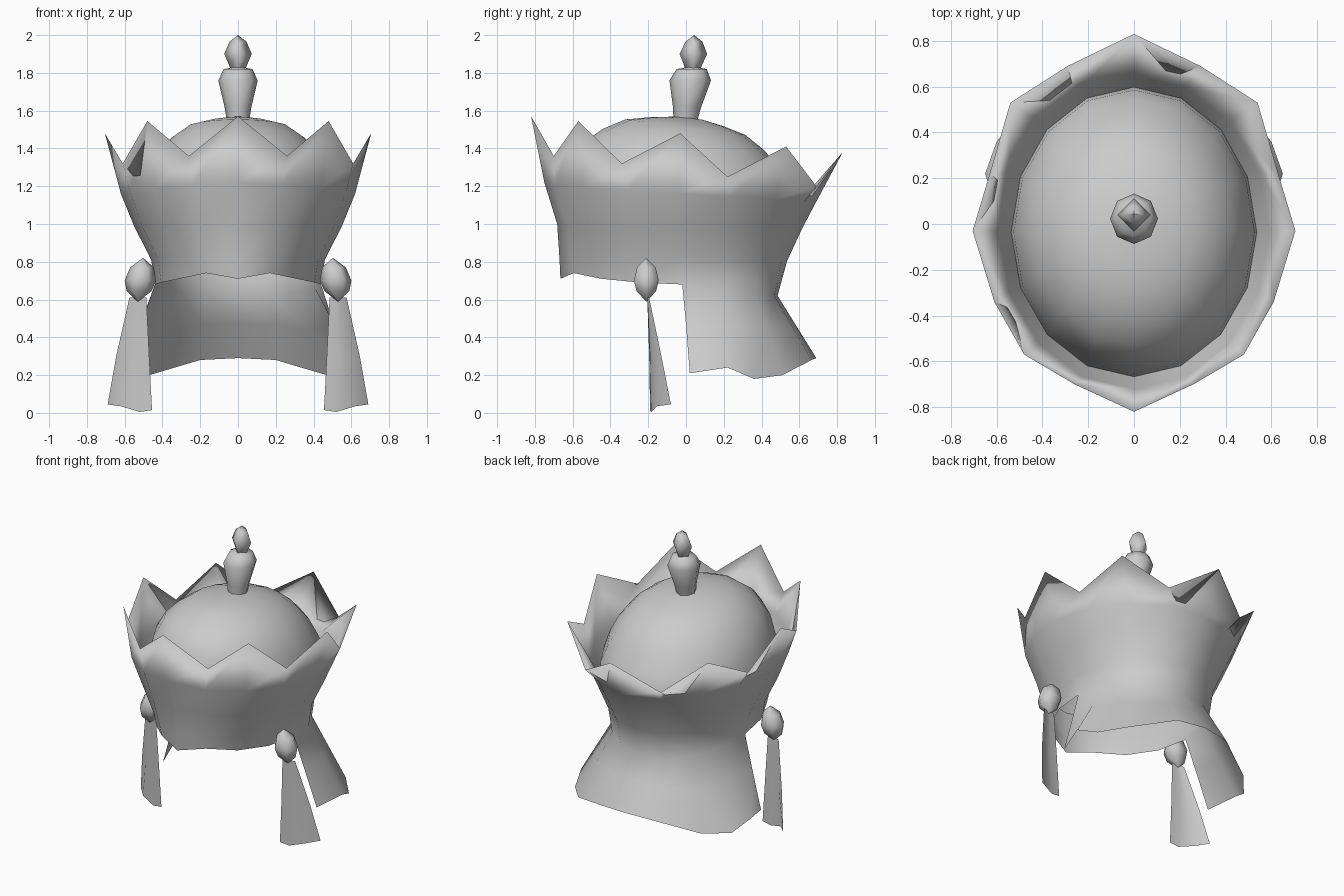
import bpy, bmesh, math

if "Cube" in bpy.data.objects:
    bpy.data.objects.remove(bpy.data.objects["Cube"])

grey = bpy.data.materials.new("plain grey")
grey.diffuse_color = (0.6, 0.6, 0.6, 1)
grey.use_nodes = True
grey.node_tree.nodes["Principled BSDF"].inputs["Base Color"].default_value = grey.diffuse_color


def make(name, verts, faces, normals=False):
    me = bpy.data.meshes.new(name)
    me.from_pydata(verts, [], faces)
    bm = bmesh.new()
    bm.from_mesh(me)
    bmesh.ops.remove_doubles(bm, verts=bm.verts, dist=1e-5)
    if normals:
        bmesh.ops.recalc_face_normals(bm, faces=bm.faces)
    bm.to_mesh(me)
    bm.free()
    for p in me.polygons:
        p.use_smooth = True
    me.materials.append(grey)
    ob = bpy.data.objects.new(name, me)
    bpy.context.collection.objects.link(ob)
    return ob


def sheet(rows, closed=False):
    """Quads between rows of points, lowest row first."""
    n = len(rows[0])
    verts = [p for r in rows for p in r]
    faces = []
    for r in range(len(rows) - 1):
        for c in range(n if closed else n - 1):
            d = (c + 1) % n
            faces.append((r * n + c, r * n + d, (r + 1) * n + d, (r + 1) * n + c))
    return verts, faces


def mirrored(half):
    """Front-to-back half row -> full loop."""
    return half + [(-x, y, z) for x, y, z in half[-2:0:-1]]


def oval(rx, front, back, z, shift=0):
    """Half oval of nine points; z is a function of the column."""
    cy, ry = (front + back) / 2, (back - front) / 2
    return [(rx * math.sin(i * math.pi / 8),
             cy - ry * math.cos(i * math.pi / 8) + shift * math.sin(i * math.pi / 8), z(i))
            for i in range(9)]


def lathe(name, profile, sides, x=0, y=0, turn=0, sx=1, lean_x=0, lean_y=0):
    z0 = profile[0][1]
    rows = [[(x + lean_x * (z - z0) + sx * r * math.cos(turn + k * math.tau / sides),
              y + lean_y * (z - z0) + r * math.sin(turn + k * math.tau / sides), z)
             for k in range(sides)] for r, z in profile]
    v, f = sheet(rows, True)
    return make(name, v, f, normals=True)


# Crown wall: flared, ending in eight points, folded over into an inner wall
edge_z = [.71, .74, .71, .69, .68, .66, .64, .62, .62]
edge = oval(.44, -.665, .485, lambda i: edge_z[i], .07)
rim = [(0, -.82, 1.57), (.26, -.70, 1.36), (.48, -.57, 1.545), (.61, -.34, 1.32),
       (.705, -.03, 1.48), (.63, .22, 1.25), (.54, .53, 1.41), (.29, .69, 1.20), (0, .83, 1.38)]
wall = [edge,
        oval(.46, -.67, .535, lambda i: .82 - .002 * i, .04),
        oval(.55, -.682, .615, lambda i: 1.0 - .003 * i),
        oval(.62, -.75, .68, lambda i: 1.22 - .015 * i),
        rim,
        oval(.59, -.72, .65, lambda i: 1.22 - .015 * i),
        oval(.53, -.665, .59, lambda i: 1.03 - .003 * i)]
v, f = sheet([mirrored(r) for r in wall], True)

# Neck guard: continues the rear half of the wall and flares outwards
hem = [(.59, .02, .21), (.65, .22, .24), (.47, .51, .20), (.2, .665, .28), (0, .69, .29)]
waist = edge[4:]
mid = [tuple(a * .55 + b * .45 for a, b in zip(p, q)) for p, q in zip(waist, hem)]
mid[0] = (mid[0][0], 0, mid[0][2])
gv, gf = sheet([r + [(-x, y, z) for x, y, z in r[-2::-1]] for r in (hem, mid, waist)])
# extra hem corner on each side
gv += [(.60, .36, .18), (-.60, .36, .18)]
gf[1] = (1, len(gv) - 2) + gf[1][1:]
gf[6] = (6, len(gv) - 1) + gf[6][1:]
f += [tuple(i + len(v) for i in q) for q in gf]
make("crown_and_neck_guard", v + gv, f)

# Dome cap, tilted slightly to the back
dome = []
for s, z in [(1, 1.0), (.975, 1.13), (.9, 1.27), (.8, 1.37), (.67, 1.445), (.5, 1.51),
             (.3, 1.54), (.1, 1.56)]:
    tilt = .13 if s < .95 else 0
    dome.append([(x * s, y * s + .03 * (1 - s), h - tilt * y * s)
                 for x, y, h in mirrored(oval(.54, -.672, .60, lambda i: z))])
v, f = sheet(dome, True)
f.append(tuple(range(len(v) - 16, len(v))))
make("dome_cap", v, f)

# Finial: tapered stem and faceted knob
lathe("finial_stem", [(.06, 1.53), (.075, 1.62), (.11, 1.76), (.08, 1.82), (.001, 1.835)],
      8, y=-.005, sx=.95, lean_y=.12)
lathe("finial_knob", [(.04, 1.82), (.047, 1.84), (.073, 1.90), (.045, 1.965), (.0005, 2.0)],
      4, y=.036, lean_y=.04)

# Hanging beads with cloth tassels on both sides
for side, label in ((1, "right"), (-1, "left")):
    lathe(label + "_bead", [(.002, .59), (.06, .645), (.076, .70), (.057, .77), (.001, .82)],
          6, x=side * .53, y=-.21, sx=1.1, lean_x=-side * .12)
    rows = [[(.455, -.19, .015), (.52, -.185, .005), (.62, -.155, .035), (.69, -.08, .045)],
            [(.47, -.195, .30), (.53, -.19, .30), (.59, -.17, .30), (.645, -.13, .30)],
            [(.485, -.205, .61), (.52, -.205, .61), (.545, -.205, .61), (.575, -.195, .61)]]
    v, f = sheet([[(side * x, y, z) for x, y, z in r] for r in rows])
    if side < 0:
        f = [q[::-1] for q in f]
    make(label + "_tassel", v, f)
